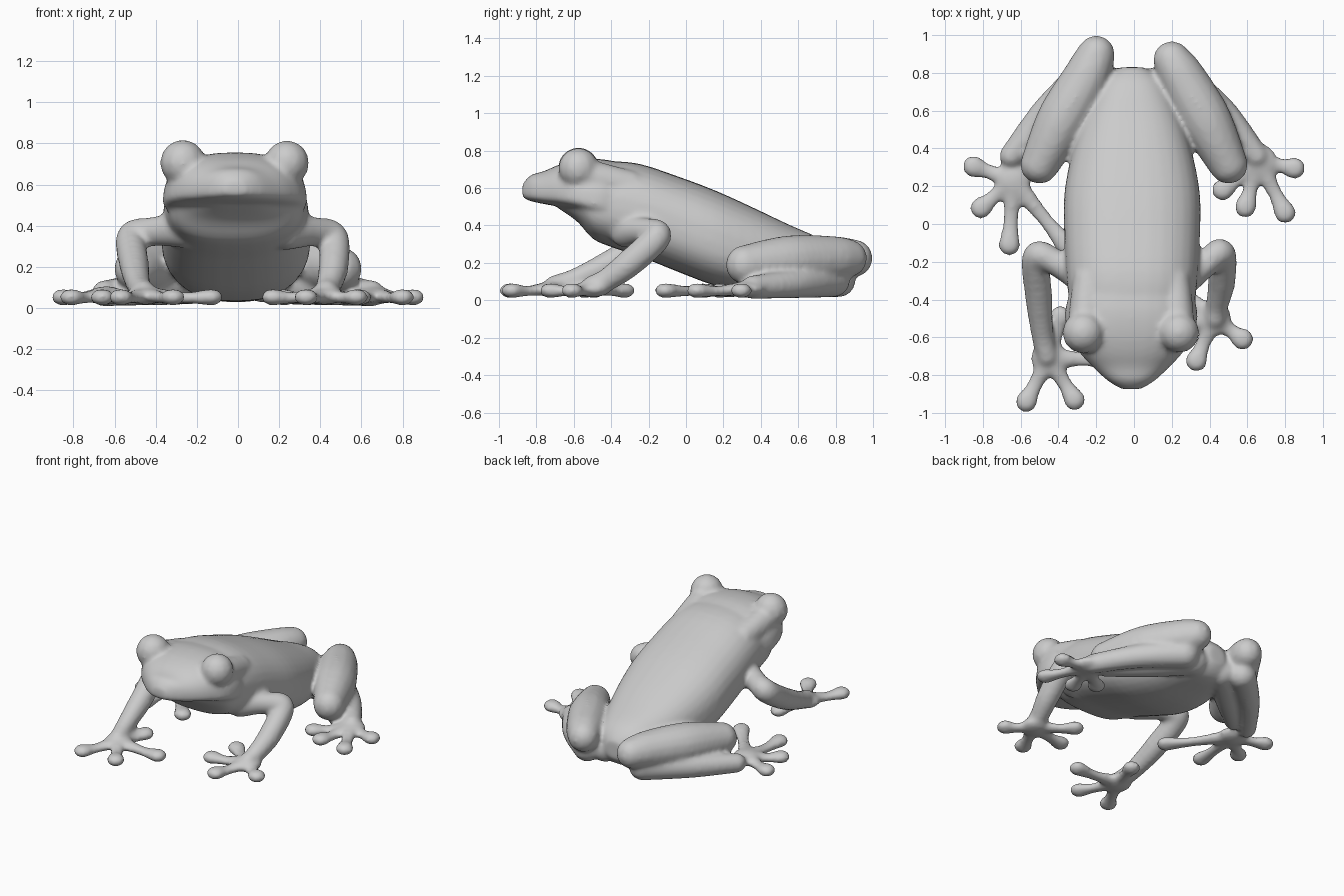
import bpy, bmesh
from math import sin, cos, pi, copysign
from mathutils import Vector

# one template ball, copied along every limb
tmp = bmesh.new()
bmesh.ops.create_uvsphere(tmp, u_segments=12, v_segments=8, radius=1)
BALL_V = [tuple(v.co) for v in tmp.verts]
BALL_F = [[v.index for v in f.verts] for f in tmp.faces]
tmp.free()
verts, faces = [], []


def spline(pts, n):
    """Catmull-Rom samples through tuples of any length."""
    p = [Vector(q) for q in pts]
    p = [p[0]] + p + [p[-1]]
    out = []
    for i in range(1, len(p) - 2):
        a, b, c, d = p[i - 1:i + 3]
        for k in range(n):
            t = k / n
            out.append(0.5 * (2 * b + (c - a) * t + (2 * a - 5 * b + 4 * c - d) * t * t
                              + (3 * b - a - 3 * c + d) * t ** 3))
    return out + [p[-1]]


def ball(x, y, z, r, flat=1.0):
    base = len(verts)
    verts.extend((x + r * u, y + r * v, z + r * flat * w) for u, v, w in BALL_V)
    faces.extend([base + i for i in f] for f in BALL_F)


def limb(pts, flat=1.0, n=6):
    """Tapered rounded limb through (x, y, z, radius) points."""
    for x, y, z, r in spline(pts, n):
        ball(x, y, z, r, flat)


def loft(sections, x0, mid, sides=32):
    """Skin through (y, half width, bottom, top) sections; mid = height of widest point."""
    rings = []
    for y, w, zb, zt in spline(sections, 3):
        zm = zb + (zt - zb) * mid
        rings.append(range(len(verts), len(verts) + sides))
        for i in range(sides):
            a = 2 * pi * i / sides
            c, s = (copysign(abs(f) ** 0.82, f) for f in (cos(a), sin(a)))
            verts.append((x0 + w * c, y, zm + s * (zt - zm if s > 0 else zm - zb)))
    for r, q in zip(rings, rings[1:]):
        for i in range(sides):
            j = (i + 1) % sides
            faces.append((r[i], q[i], q[j], r[j]))
    faces.append(list(rings[0]))
    faces.append(list(rings[-1])[::-1])


def digits(px, py, tips):
    """Palm with splayed digits ending in round pads."""
    ball(px, py, 0.06, 0.1, 0.45)
    for x, y in tips:
        mx, my = px + (x - px) * 0.6, py + (y - py) * 0.6
        limb([(px, py, 0.065, 0.062), (mx, my, 0.05, 0.042), (x, y, 0.052, 0.06)], 0.68)


# torso and throat
loft([(-0.68, 0.14, 0.49, 0.56), (-0.58, 0.27, 0.42, 0.65), (-0.5, 0.32, 0.33, 0.70),
      (-0.4, 0.335, 0.285, 0.74), (-0.25, 0.35, 0.235, 0.73), (-0.05, 0.36, 0.155, 0.665),
      (0.15, 0.36, 0.08, 0.59), (0.35, 0.325, 0.04, 0.50), (0.55, 0.265, 0.03, 0.405),
      (0.72, 0.19, 0.03, 0.33), (0.79, 0.13, 0.06, 0.28), (0.83, 0.06, 0.11, 0.23)], -0.01, 0.45)
# head with overhanging upper jaw
loft([(-0.875, 0.05, 0.55, 0.62), (-0.83, 0.125, 0.53, 0.67), (-0.76, 0.20, 0.515, 0.69),
      (-0.68, 0.275, 0.50, 0.725), (-0.58, 0.335, 0.475, 0.75), (-0.45, 0.35, 0.44, 0.755),
      (-0.3, 0.30, 0.46, 0.725)], -0.015, 0.22)
# eyes with brow ridges
for x, r in ((-0.268, 0.113), (0.238, 0.11)):
    ball(x, -0.575, 0.705, r)
    limb([(x * 0.95, -0.56, 0.67, 0.095), (x * 0.95, -0.45, 0.645, 0.09), (x * 0.9, -0.3, 0.61, 0.085)])

# arms and hands
limb([(-0.25, -0.30, 0.38, 0.09), (-0.42, -0.20, 0.37, 0.072), (-0.515, -0.175, 0.34, 0.078),
      (-0.505, -0.38, 0.21, 0.075), (-0.485, -0.58, 0.115, 0.062), (-0.46, -0.70, 0.075, 0.06)])
digits(-0.45, -0.71, [(-0.57, -0.94), (-0.315, -0.93), (-0.13, -0.72), (-0.39, -0.49)])
limb([(0.24, -0.32, 0.37, 0.09), (0.37, -0.22, 0.37, 0.072), (0.46, -0.155, 0.34, 0.078),
      (0.465, -0.30, 0.2, 0.075), (0.44, -0.43, 0.105, 0.062), (0.43, -0.50, 0.075, 0.06)])
digits(0.42, -0.50, [(0.575, -0.61), (0.33, -0.725), (0.17, -0.54), (0.22, -0.33)])

# folded hind legs: thigh, underside calf, then long tarsus
for s, dy in ((-1, 0.015), (1, -0.015)):
    limb([(s * 0.2, 0.885 + dy, 0.225, 0.1), (s * 0.25, 0.78, 0.22, 0.125),
          (s * 0.38, 0.55, 0.21, 0.138), (s * 0.5, 0.315, 0.19, 0.105)], n=8)
    limb([(s * 0.12, 0.74, 0.12, 0.095), (s * 0.34, 0.54, 0.105, 0.09),
          (s * 0.54, 0.36, 0.08, 0.06)], n=8)
    limb([(s * 0.23, 0.8 + dy, 0.11, 0.095), (s * 0.46, 0.6, 0.09, 0.08),
          (s * 0.65, 0.36, 0.07, 0.065)], n=9)
# hind feet
digits(-0.64, 0.23, [(-0.85, 0.305), (-0.81, 0.085), (-0.66, -0.11), (-0.36, -0.11)])
digits(0.66, 0.33, [(0.85, 0.295), (0.80, 0.06), (0.59, 0.09), (0.47, 0.18)])

mesh = bpy.data.meshes.new("frog")
mesh.from_pydata(verts, [], faces)
frog = bpy.data.objects.new("frog", mesh)
bpy.context.collection.objects.link(frog)

# fuse all parts into one smooth skin
fuse = frog.modifiers.new("fuse", 'REMESH')
fuse.mode = 'VOXEL'
fuse.voxel_size = 0.014
fuse.use_smooth_shade = True
soft = frog.modifiers.new("soften", 'SMOOTH')
soft.factor = 0.5
soft.iterations = 9
